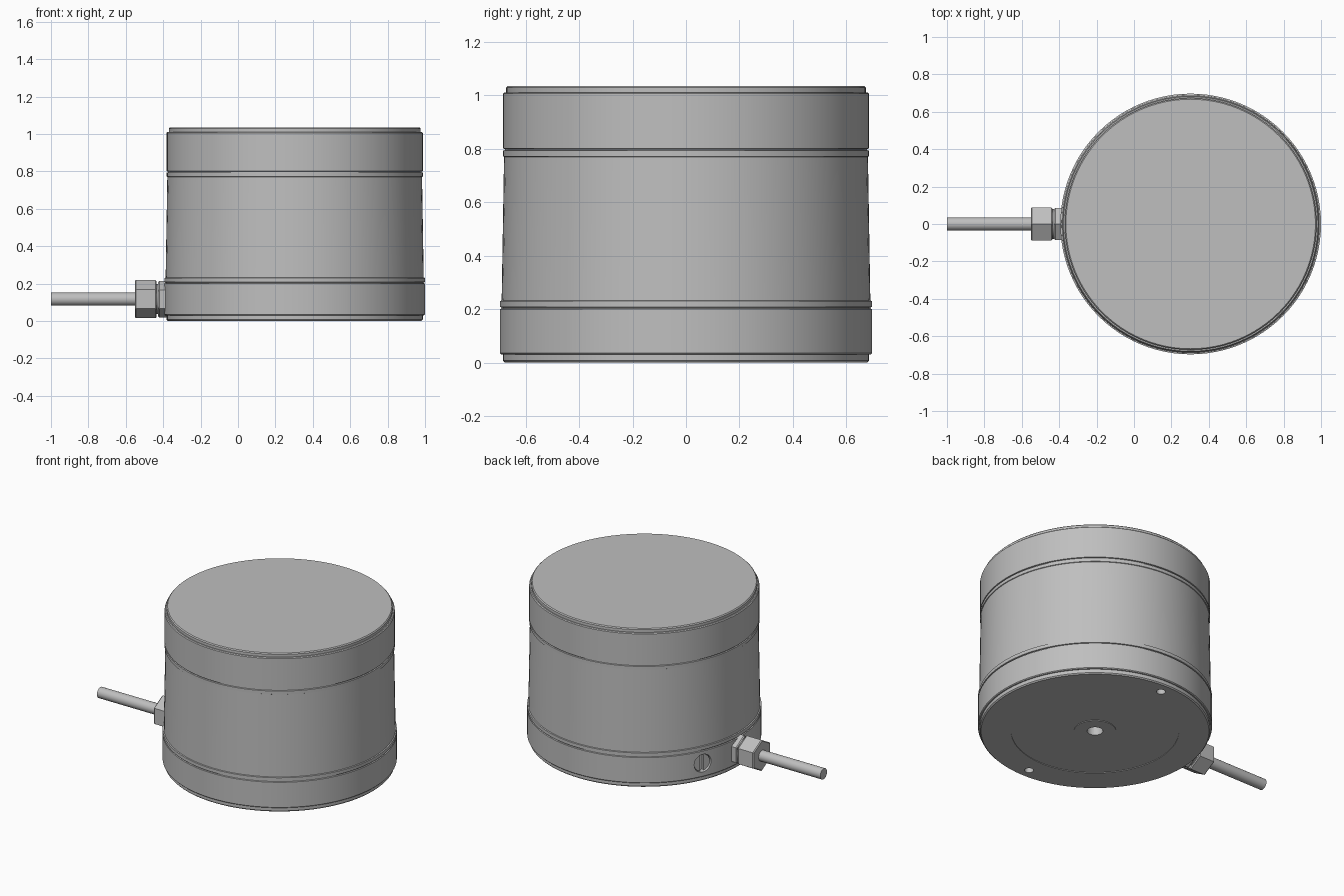
import bpy, bmesh, math
from mathutils import Matrix, Vector

if "Cube" in bpy.data.objects:
    bpy.data.objects.remove(bpy.data.objects["Cube"])

AXIS_X = 0.303      # centre line of the housing
GLAND_Z = 0.117     # height of the cable axis

metal = bpy.data.materials.new("grey metal")
metal.use_nodes = True
metal.diffuse_color = (0.52, 0.52, 0.52, 1)
metal.node_tree.nodes["Principled BSDF"].inputs["Base Color"].default_value = metal.diffuse_color


def lathe(name, profile, matrix, sides=96, painted=True):
    """Revolve (radius, height) points about the local z axis."""
    bm = bmesh.new()
    rings = []
    for r, z in profile:
        angles = [2 * math.pi * i / sides for i in range(sides)]
        rings.append([bm.verts.new((r * math.cos(a), r * math.sin(a), z)) for a in angles] if r
                     else [bm.verts.new((0, 0, z))] * sides)
    for low, high in zip(rings, rings[1:]):
        for i in range(sides):
            j = (i + 1) % sides
            corners = dict.fromkeys((low[i], low[j], high[j], high[i]))
            bm.faces.new(list(corners))
    bmesh.ops.recalc_face_normals(bm, faces=bm.faces)
    mesh = bpy.data.meshes.new(name)
    bm.to_mesh(mesh)
    bm.free()
    mesh.transform(matrix)
    ob = bpy.data.objects.new(name, mesh)
    bpy.context.collection.objects.link(ob)
    if painted:
        mesh.materials.append(metal)
    return ob


def rod(r, z0, z1):
    return [(0, z0), (r, z0), (r, z1), (0, z1)]


def select(ob):
    bpy.ops.object.select_all(action='DESELECT')
    ob.select_set(True)
    bpy.context.view_layer.objects.active = ob


def cut(ob, cutter):
    mod = ob.modifiers.new("cut", 'BOOLEAN')
    mod.object, mod.operation, mod.solver = cutter, 'DIFFERENCE', 'EXACT'
    select(ob)
    bpy.ops.object.modifier_apply(modifier=mod.name)
    bpy.data.objects.remove(cutter)


def smooth(ob):
    select(ob)
    bpy.ops.object.shade_smooth_by_angle(angle=math.radians(25))


# Housing: base, slightly tapered sleeve and cap, with a shallow ring recess below
base_axis = Matrix.Translation((AXIS_X, 0, 0))
housing = lathe("housing", [
    (0, 0), (0.125, 0), (0.125, 0.004), (0.5, 0.004), (0.5, 0),
    (0.678, 0), (0.685, 0.007), (0.685, 0.03), (0.692, 0.03), (0.697, 0.035),
    (0.697, 0.2), (0.69, 0.202), (0.69, 0.206), (0.697, 0.208), (0.697, 0.23),
    (0.69, 0.232), (0.681, 0.77), (0.685, 0.772), (0.685, 0.793), (0.678, 0.795),
    (0.678, 0.799), (0.685, 0.801), (0.685, 1.006), (0.68, 1.011), (0.673, 1.011),
    (0.673, 1.029), (0.667, 1.035), (0, 1.035)], base_axis)

# Mounting holes in the underside
for y, r, depth in ((0, 0.047, 0.09), (0.61, 0.027, 0.07), (-0.61, 0.027, 0.07)):
    cut(housing, lathe("hole_cutter", rod(r, -0.05, depth),
                       Matrix.Translation((AXIS_X, y, 0)), 32, False))

# Slotted plug set into the side of the base
plug_axis = (Matrix.Translation((AXIS_X, 0, 0.12)) @ Matrix.Rotation(math.radians(155), 4, 'Z')
             @ Matrix.Rotation(math.pi / 2, 4, 'Y'))
cut(housing, lathe("plug_cutter", rod(0.058, 0.64, 0.8), plug_axis, 40, False))
plug = lathe("slotted_plug", rod(0.054, 0.63, 0.685), plug_axis, 40)
bpy.ops.mesh.primitive_cube_add(size=1)
slot = bpy.context.object
slot.data.transform(plug_axis @ Matrix.Translation((0, 0, 0.69)) @ Matrix.Diagonal((0.2, 0.024, 0.05, 1)))
cut(plug, slot)

# Cable gland along -x: two hexagons joined by a neck, then the cable
out = Matrix.Translation((0, 0, GLAND_Z)) @ Matrix.Rotation(-math.pi / 2, 4, 'Y')


def hexagon(name, r, z0, z1):
    c = 0.006
    return lathe(name, [(0, z0), (r - c, z0), (r, z0 + c), (r, z1 - c), (r - c, z1), (0, z1)], out, 6)


hexagon("gland_body", 0.098, 0.36, 0.427)
hexagon("gland_nut", 0.102, 0.436, 0.552)
neck = lathe("gland_neck", rod(0.08, 0.41, 0.45), out, 40)
cable = lathe("cable", rod(0.035, 0.5, 1.0), out, 32)

for part in (housing, plug, neck, cable):
    smooth(part)
